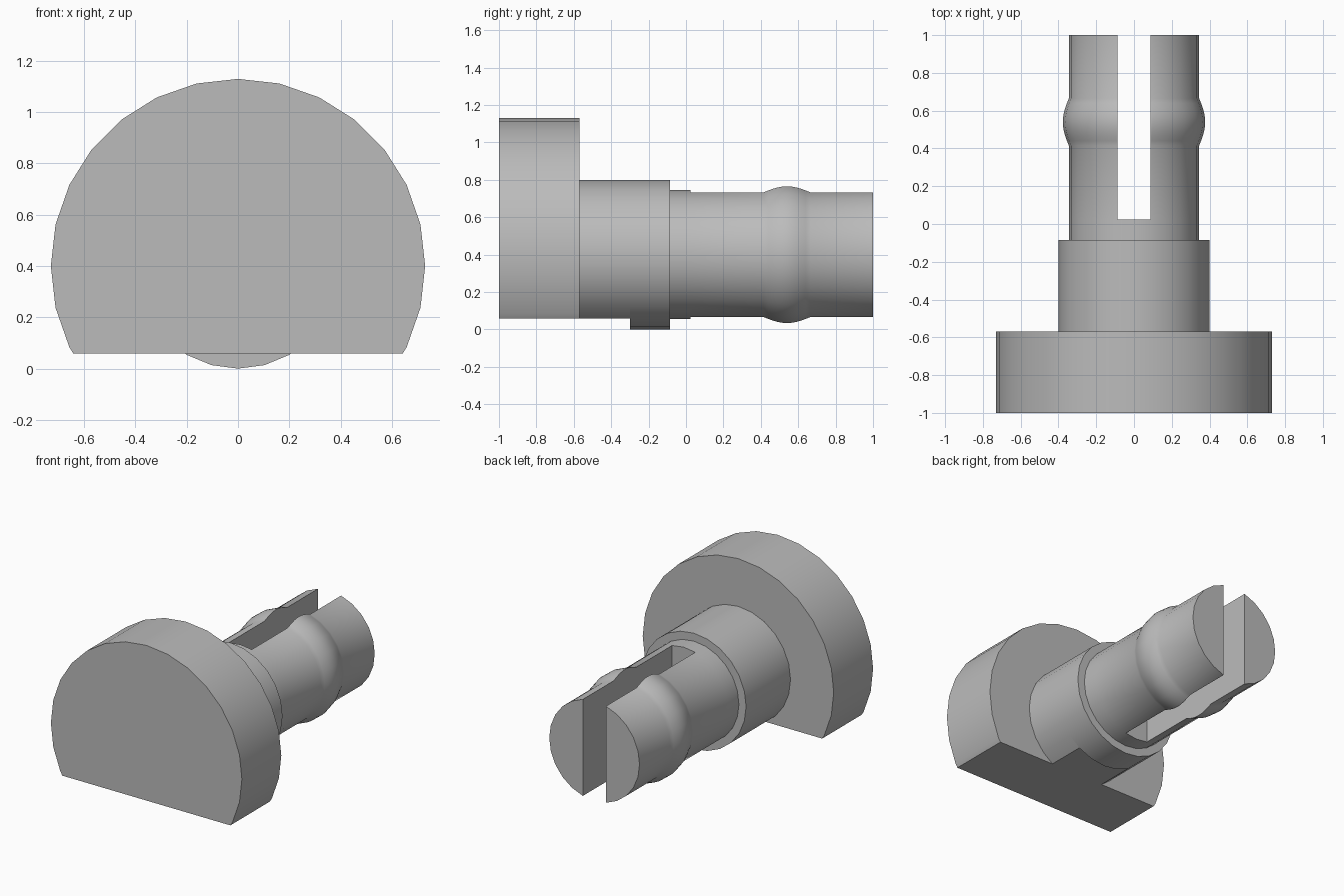
import bpy
import bmesh
from math import sin, cos, pi, radians

if "Cube" in bpy.data.objects:
    bpy.data.objects.remove(bpy.data.objects["Cube"], do_unlink=True)

AXIS_Z = 0.4
FLAT_Z = 0.058
SLOT = 0.088

grey = bpy.data.materials.new("plain grey")
grey.use_nodes = True
colour = (0.5, 0.5, 0.5, 1)
grey.diffuse_color = colour
grey.node_tree.nodes["Principled BSDF"].inputs["Base Color"].default_value = colour


def turned(name, profile, sides, cut=None):
    """Turn (y, radius) points about the long axis; cut = (point, normal to remove)."""
    bm = bmesh.new()
    rings = []
    for y, r in profile:
        angles = [2 * pi * i / sides for i in range(sides)]
        rings.append([bm.verts.new((r * sin(a), y, AXIS_Z + r * cos(a))) for a in angles])
    for a, b in zip(rings, rings[1:]):
        for i in range(sides):
            j = (i + 1) % sides
            bm.faces.new((a[i], a[j], b[j], b[i]))
    bm.faces.new(rings[0])
    bm.faces.new(rings[-1])
    if cut:
        res = bmesh.ops.bisect_plane(bm, geom=bm.verts[:] + bm.edges[:] + bm.faces[:],
                                     plane_co=cut[0], plane_no=cut[1], clear_outer=True)
        edges = [e for e in res["geom_cut"] if isinstance(e, bmesh.types.BMEdge)]
        bmesh.ops.edgeloop_fill(bm, edges=edges)
    bmesh.ops.recalc_face_normals(bm, faces=bm.faces[:])
    mesh = bpy.data.meshes.new(name)
    bm.to_mesh(mesh)
    bm.free()
    mesh.materials.append(grey)
    obj = bpy.data.objects.new(name, mesh)
    bpy.context.collection.objects.link(obj)
    bpy.ops.object.select_all(action="DESELECT")
    obj.select_set(True)
    bpy.context.view_layer.objects.active = obj
    bpy.ops.object.shade_smooth_by_angle(angle=radians(30))
    return obj


# Head and front of the collar share one flat underside
flat = ((0, 0, FLAT_Z), (0, 0, -1))
turned("head", [(-1, 0.73), (-0.57, 0.73)], 28, flat)
turned("collar_flat_part", [(-0.57, 0.4), (-0.3, 0.4)], 24, flat)
turned("collar_round_part", [(-0.3, 0.4), (-0.085, 0.4)], 24)

# Solid root of the shaft, up to the slot
R = 0.345
turned("shaft_root", [(-0.085, R), (0.025, R)], 24)

# Split prongs with a rounded snap ridge
steps = 10
ridge = [(0.415 + 0.25 * i / steps, R + 0.032 * sin(pi * i / steps)) for i in range(steps + 1)]
prong = [(0.025, R)] + ridge + [(1, R)]
for side, name in ((1, "left_prong"), (-1, "right_prong")):
    turned(name, prong, 24, ((side * SLOT, 0, 0), (-side, 0, 0)))
